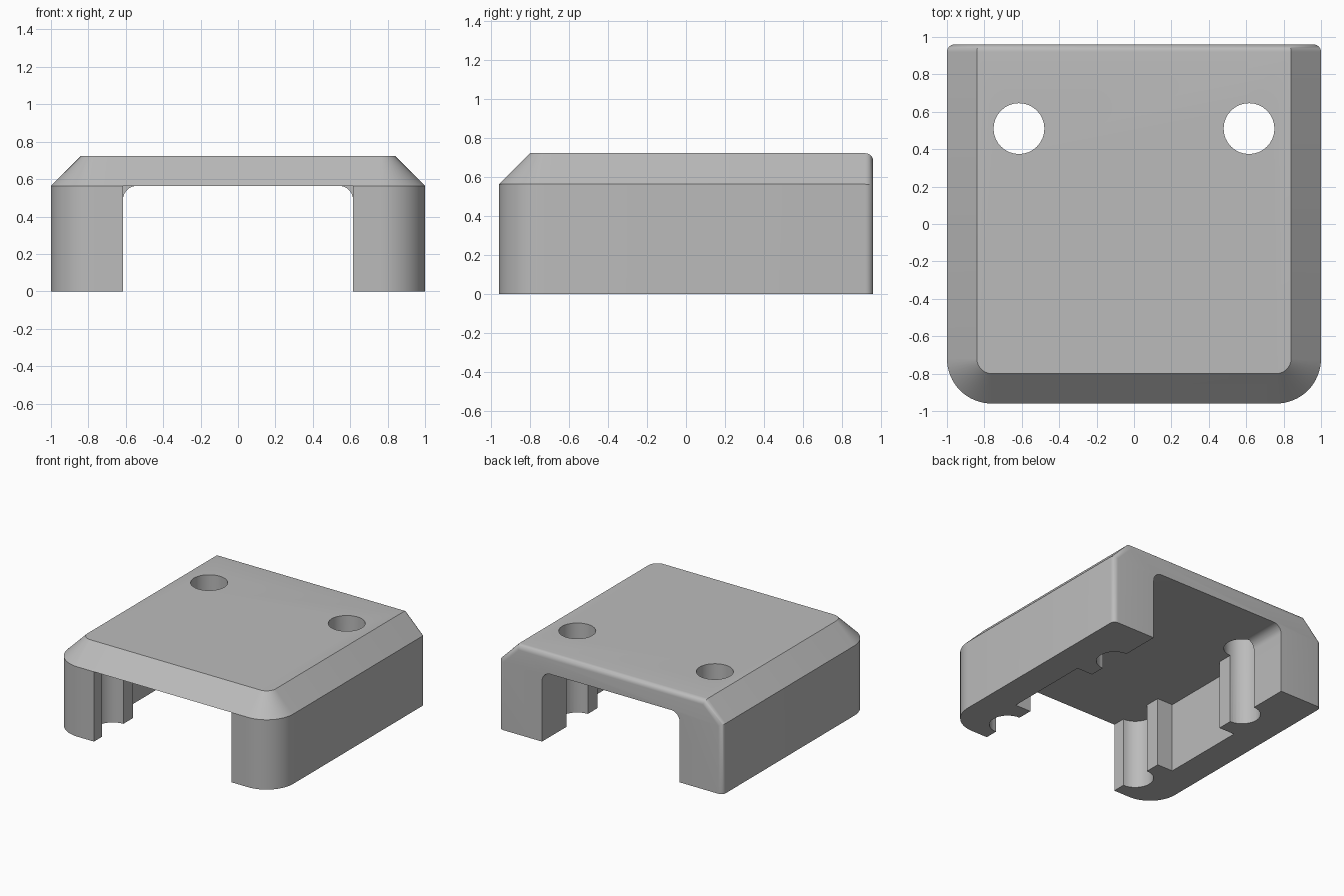
import bpy, bmesh
from math import sin, cos, pi, radians

if "Cube" in bpy.data.objects:
    bpy.data.objects.remove(bpy.data.objects["Cube"])

# Main dimensions
W, D, TOP, CEIL = 1.0, 0.96, 0.723, 0.564   # half width, half depth, heights
CHAMFER, CORNER = 0.16, 0.24
WALL, POCKET = 0.615, 0.755                 # inner wall and recess half widths
HOLE, BACK_Y, FRONT_Y = 0.136, 0.51, -0.72  # screw hole radius and rows

grey = bpy.data.materials.new("plain grey")
grey.use_nodes = True
colour = (0.5, 0.5, 0.5, 1)
grey.diffuse_color = colour
grey.node_tree.nodes["Principled BSDF"].inputs["Base Color"].default_value = colour


def arc(cx, cy, r, start, end, n=16):
    """Points along an arc, angles in degrees."""
    angles = [radians(start + (end - start) * i / n) for i in range(n + 1)]
    return [(cx + r * cos(a), cy + r * sin(a)) for a in angles]


def mirrored(half):
    """Close a right-hand outline with its mirror image."""
    return half + [(-x, y) for x, y in reversed(half)]


def loft(name, rings, bevel_back=0):
    """Skin a stack of matching rings and cap both ends."""
    bm = bmesh.new()
    loops = [[bm.verts.new(p) for p in ring] for ring in rings]
    for a, b in zip(loops, loops[1:]):
        for i in range(len(a)):
            j = (i + 1) % len(a)
            bm.faces.new((a[i], a[j], b[j], b[i]))
    bm.faces.new(loops[0])
    bm.faces.new(loops[-1])
    bmesh.ops.recalc_face_normals(bm, faces=bm.faces)
    if bevel_back:
        rim = [e for e in bm.edges
               if all(v.co.y > D - 0.001 for v in e.verts)
               and max(v.co.z for v in e.verts) > 0.01
               and len({f.normal.to_tuple(2) for f in e.link_faces}) == 2]
        bmesh.ops.bevel(bm, geom=rim, offset=bevel_back, segments=6,
                        profile=0.5, affect='EDGES')
    mesh = bpy.data.meshes.new(name)
    bm.to_mesh(mesh)
    bm.free()
    mesh.materials.append(grey)
    ob = bpy.data.objects.new(name, mesh)
    bpy.context.collection.objects.link(ob)
    return ob


def upright(name, outline, z0, z1):
    return loft(name, [[(x, y, z) for x, y in outline] for z in (z0, z1)])


# Outer shell: rounded front corners, sloped shoulders, softened back rim
def shell_ring(inset, z):
    r = CORNER - inset
    c = arc(W - CORNER, CORNER - D, r, -90, 0)
    return [(x, y, z) for x, y in mirrored(c + [(W - inset, D)])]


cover = loft("cover", [shell_ring(0, 0), shell_ring(0, CEIL),
                       shell_ring(CHAMFER, TOP)], bevel_back=0.04)

# Inner cavity: front bosses with grooves, side recesses, back bosses
cavity_half = ([(WALL, -1.1)]
               + arc(WALL, FRONT_Y, HOLE, -90, 90)
               + [(WALL, -0.46), (POCKET, -0.46), (POCKET, 0.25), (WALL, 0.25)]
               + arc(WALL, BACK_Y, HOLE, -90, 90))
cutters = [upright("cavity_cutter", mirrored(cavity_half), -0.1, CEIL)]

# Back opening with rounded upper corners
R = 0.075
opening = mirrored([(WALL, -0.1)] + arc(WALL - R, CEIL - R, R, 0, 90, 10))
cutters.append(loft("opening_cutter",
                    [[(x, y, z) for x, z in opening] for y in (0.5, 1.1)]))

# Screw holes through the top
for side, label in ((-1, "right"), (1, "left")):
    circle = arc(side * WALL, BACK_Y, HOLE, -90, 270, 32)[:-1]
    cutters.append(upright(label + "_hole_cutter", circle, -0.1, 0.9))

bpy.context.view_layer.objects.active = cover
cover.select_set(True)
for cutter in cutters:
    mod = cover.modifiers.new(cutter.name, 'BOOLEAN')
    mod.operation = 'DIFFERENCE'
    mod.solver = 'EXACT'
    mod.object = cutter
    bpy.ops.object.modifier_apply(modifier=mod.name)
for cutter in cutters:
    bpy.data.objects.remove(cutter)

bpy.ops.object.shade_smooth_by_angle(angle=radians(30))
